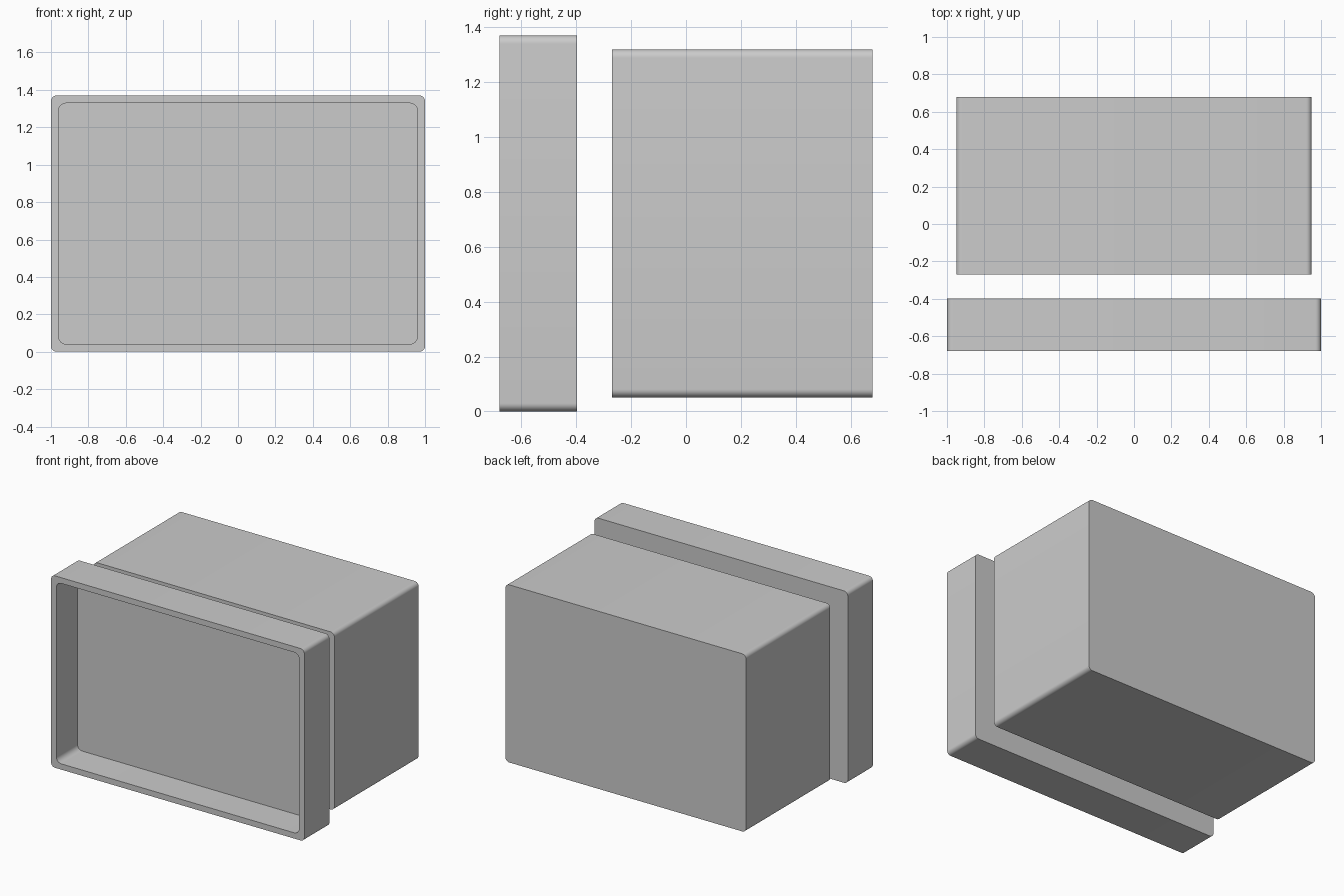
import bpy, bmesh, math

if "Cube" in bpy.data.objects:
    bpy.data.objects.remove(bpy.data.objects["Cube"])

MID_Z = 0.685   # shared centre height of both shells
SEG = 8         # steps per rounded corner


def rounded_ring(bm, hw, hh, r, y):
    """Ring of vertices: rounded rectangle in the XZ plane at depth y."""
    ring = []
    for k, (sx, sz) in enumerate([(1, 1), (-1, 1), (-1, -1), (1, -1)]):
        for i in range(SEG + 1):
            a = math.pi / 2 * (k + i / SEG)
            x = sx * (hw - r) + r * math.cos(a)
            z = sz * (hh - r) + r * math.sin(a)
            ring.append(bm.verts.new((x, y, MID_Z + z)))
    return ring


def open_box(name, hw, hh, r, y_front, y_back, wall, inner_r, floor):
    """Rounded box, closed at the back and open to the front (-y)."""
    bm = bmesh.new()
    rings = [
        rounded_ring(bm, hw, hh, r, y_back),
        rounded_ring(bm, hw, hh, r, y_front),
        rounded_ring(bm, hw - wall, hh - wall, inner_r, y_front),
        rounded_ring(bm, hw - wall, hh - wall, inner_r, y_back - floor),
    ]
    for a, b in zip(rings, rings[1:]):
        n = len(a)
        for i in range(n):
            j = (i + 1) % n
            bm.faces.new((a[i], a[j], b[j], b[i]))
    bm.faces.new(rings[0])
    bm.faces.new(rings[-1])
    bmesh.ops.recalc_face_normals(bm, faces=bm.faces)
    mesh = bpy.data.meshes.new(name)
    bm.to_mesh(mesh)
    bm.free()
    obj = bpy.data.objects.new(name, mesh)
    bpy.context.collection.objects.link(obj)
    bpy.ops.object.select_all(action='DESELECT')
    obj.select_set(True)
    bpy.context.view_layer.objects.active = obj
    bpy.ops.object.shade_smooth_by_angle(angle=math.radians(30))
    return obj


# Shallow lid tray in front
open_box("lid", 1.0, 0.685, 0.03, -0.68, -0.397, 0.041, 0.04, 0.045)

# Deep box body behind it
open_box("box_body", 0.95, 0.634, 0.03, -0.27, 0.68, 0.041, 0.03, 0.045)
